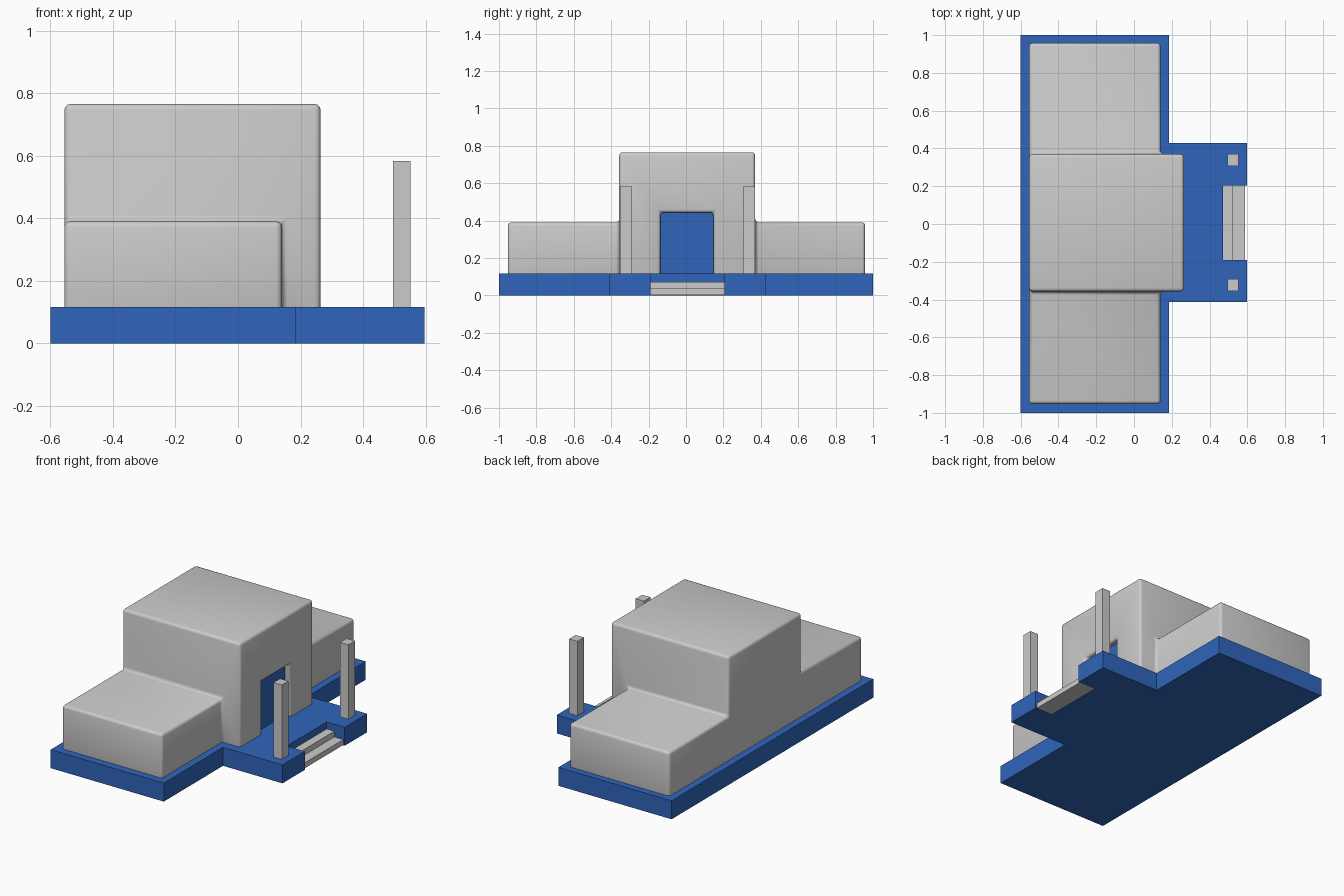
import bpy, bmesh, math

if "Cube" in bpy.data.objects:
    bpy.data.objects.remove(bpy.data.objects["Cube"])

blue = bpy.data.materials.new("blue")
blue.diffuse_color = (0.03, 0.13, 0.5, 1)
blue.use_nodes = True
blue.node_tree.nodes["Principled BSDF"].inputs["Base Color"].default_value = blue.diffuse_color


def prism(name, outline, z0, z1, mat=None):
    """Extrude a flat outline from z0 to z1."""
    bm = bmesh.new()
    face = bm.faces.new([bm.verts.new((x, y, z0)) for x, y in outline])
    top = bmesh.ops.extrude_face_region(bm, geom=[face])["geom"]
    bmesh.ops.translate(bm, vec=(0, 0, z1 - z0),
                        verts=[v for v in top if isinstance(v, bmesh.types.BMVert)])
    bmesh.ops.recalc_face_normals(bm, faces=bm.faces[:])
    mesh = bpy.data.meshes.new(name)
    bm.to_mesh(mesh)
    bm.free()
    ob = bpy.data.objects.new(name, mesh)
    bpy.context.collection.objects.link(ob)
    if mat:
        mesh.materials.append(mat)
    return ob


def box(name, x0, x1, y0, y1, z0, z1, mat=None):
    return prism(name, [(x0, y0), (x1, y0), (x1, y1), (x0, y1)], z0, z1, mat)


def boolean(ob, tool, operation):
    mod = ob.modifiers.new(operation, "BOOLEAN")
    mod.object, mod.operation, mod.solver = tool, operation, "EXACT"
    tool.hide_render = True


def apply_modifiers(ob):
    bpy.ops.object.select_all(action="DESELECT")
    bpy.context.view_layer.objects.active = ob
    ob.select_set(True)
    for mod in list(ob.modifiers):
        bpy.ops.object.modifier_apply(modifier=mod.name)


# Foundation with a porch and a notch for the stairs
prism("foundation", [
    (-0.6, -1), (0.185, -1), (0.185, -0.412), (0.597, -0.412),
    (0.597, -0.19), (0.472, -0.19), (0.472, 0.205), (0.597, 0.205),
    (0.597, 0.428), (0.185, 0.428), (0.185, 1), (-0.6, 1)], 0, 0.116, blue)

# Building: tall hall joined with low wings, door recess cut out, edges rounded
building = box("building", -0.555, 0.264, -0.357, 0.37, 0.08, 0.765)
wings = box("wings_helper", -0.555, 0.14, -0.953, 0.958, 0.08, 0.39)
recess = box("recess_cutter", 0.205, 0.4, -0.137, 0.147, 0.0, 0.444)
boolean(building, wings, "UNION")
boolean(building, recess, "DIFFERENCE")
bevel = building.modifiers.new("rounding", "BEVEL")
bevel.width, bevel.segments = 0.018, 3
bevel.limit_method, bevel.angle_limit = "ANGLE", math.radians(40)
apply_modifiers(building)
bpy.ops.object.shade_smooth_by_angle(angle=math.radians(40))
for helper in (wings, recess):
    bpy.data.objects.remove(helper)

# Door panel at the back of the recess
box("door", 0.19, 0.225, -0.137, 0.147, 0.1, 0.444, blue)

# Porch posts
for side, y in (("left", -0.322), ("right", 0.338)):
    box("post_" + side, 0.495, 0.552, y - 0.032, y + 0.032, 0.11, 0.583)

# Stairs in the notch
box("lower_step", 0.525, 0.587, -0.19, 0.205, 0.002, 0.036)
box("upper_step", 0.472, 0.525, -0.19, 0.205, 0.002, 0.072)
